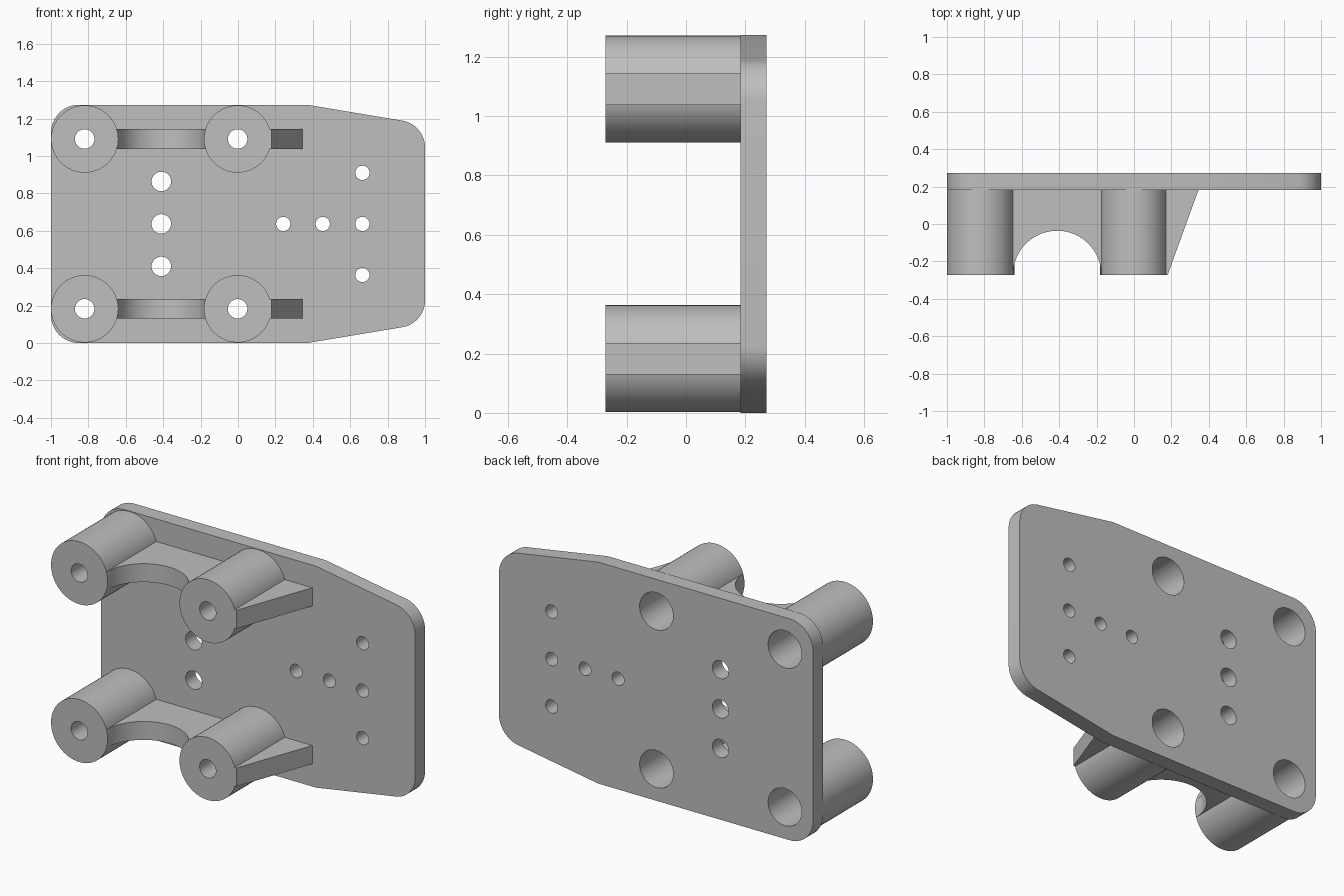
import bpy, bmesh, math
from mathutils import Matrix, Vector

default = bpy.data.objects.get("Cube")
if default:
    bpy.data.objects.remove(default, do_unlink=True)

# Overall depths (y) and heights (z)
FRONT, SEAT, BACK = -0.272, 0.183, 0.272
HEIGHT = 1.274
BOSS_R, BORE_R, POCKET_R = 0.18, 0.052, 0.107
LOW, HIGH = 0.183, HEIGHT - 0.183
LEFT_X, MID_X = -0.82, -0.002

grey = bpy.data.materials.new("plain grey")
grey.use_nodes = True
colour = (0.52, 0.52, 0.52, 1)
grey.diffuse_color = colour
grey.node_tree.nodes["Principled BSDF"].inputs["Base Color"].default_value = colour


def make_object(name, bm):
    bmesh.ops.recalc_face_normals(bm, faces=bm.faces)
    mesh = bpy.data.meshes.new(name)
    bm.to_mesh(mesh)
    bm.free()
    mesh.materials.append(grey)
    obj = bpy.data.objects.new(name, mesh)
    bpy.context.collection.objects.link(obj)
    return obj


def prism(outline, direction):
    """Closed outline swept along a direction."""
    bm = bmesh.new()
    face = bm.faces.new([bm.verts.new(p) for p in outline])
    swept = bmesh.ops.extrude_face_region(bm, geom=[face])
    verts = [v for v in swept["geom"] if isinstance(v, bmesh.types.BMVert)]
    bmesh.ops.translate(bm, vec=direction, verts=verts)
    bm.faces.ensure_lookup_table()
    return bm


def add_cylinder(bm, x, z, radius, y0, y1, sides=48):
    turn = Matrix.Translation((x, (y0 + y1) / 2, z)) @ Matrix.Rotation(math.pi / 2, 4, "X")
    bmesh.ops.create_cone(bm, cap_ends=True, segments=sides, radius1=radius,
                          radius2=radius, depth=y1 - y0, matrix=turn)


def select_only(obj):
    bpy.ops.object.select_all(action="DESELECT")
    obj.select_set(True)
    bpy.context.view_layer.objects.active = obj


def drill(obj, holes):
    """Cut round holes given as (x, z, radius, y0, y1)."""
    for hole in holes:
        bm = bmesh.new()
        add_cylinder(bm, *hole)
        cutter = make_object("cutter", bm)
        cutter.hide_render = True
        mod = obj.modifiers.new("hole", "BOOLEAN")
        mod.operation, mod.solver, mod.object = "DIFFERENCE", "EXACT", cutter
        select_only(obj)
        bpy.ops.object.modifier_apply(modifier=mod.name)
        bpy.data.objects.remove(cutter, do_unlink=True)


def smooth(obj):
    select_only(obj)
    bpy.ops.object.shade_smooth_by_angle(angle=math.radians(25))


# Base plate: tapered right end, four rounded corners
half = [(-1, 0), (0.37, 0), (1, 0.105)]
outline = half + [(x, HEIGHT - z) for x, z in reversed(half)]
bm = prism([(x, SEAT, z) for x, z in outline], Vector((0, BACK - SEAT, 0)))
for side, offset in ((-1, 0.15), (1, 0.12)):
    corners = [e for e in bm.edges
               if all(abs(v.co.x - side) < 0.001 for v in e.verts)
               and abs(e.verts[0].co.y - e.verts[1].co.y) > 0.01]
    bmesh.ops.bevel(bm, geom=corners, offset=offset, segments=12,
                    profile=0.5, affect="EDGES")
plate = make_object("base_plate", bm)

# Plate holes: a column of large ones, a T of small ones, boss pockets
middle = HEIGHT / 2
through = (SEAT - 0.1, BACK + 0.1)
holes = [(-0.41, middle + dz, 0.052) for dz in (-0.227, 0, 0.227)]
holes += [(0.665, middle + dz, 0.038) for dz in (-0.273, 0, 0.273)]
holes += [(x, middle, 0.038) for x in (0.242, 0.453)]
holes += [(x, z, POCKET_R) for x in (LEFT_X, MID_X) for z in (LOW, HIGH)]
drill(plate, [h + through for h in holes])
smooth(plate)

for level, z in (("lower", LOW), ("upper", HIGH)):
    # Bosses with a narrow front bore and a wide pocket from the back
    for side, x in (("right", LEFT_X), ("middle", MID_X)):
        bm = bmesh.new()
        add_cylinder(bm, x, z, BOSS_R, FRONT, SEAT, 64)
        boss = make_object(f"{level}_{side}_boss", bm)
        drill(boss, [(x, z, BORE_R, FRONT - 0.1, SEAT + 0.1),
                     (x, z, POCKET_R, FRONT + 0.12, SEAT + 0.1)])
        smooth(boss)

    # Web between the bosses with a round arch in its front edge
    bottom, thick = z - 0.053, Vector((0, 0, 0.106))
    centre, radius, steps = (LEFT_X + MID_X) / 2, 0.236, 32
    arch = [(centre - radius * math.cos(math.pi * i / steps),
             FRONT + radius * math.sin(math.pi * i / steps), bottom)
            for i in range(steps + 1)]
    start, end = LEFT_X + 0.15, MID_X - 0.15
    web = [(start, SEAT, bottom), (start, FRONT, bottom), *arch,
           (end, FRONT, bottom), (end, SEAT, bottom)]
    smooth(make_object(f"{level}_web", prism(web, thick)))

    # Sloping gusset beside the middle boss
    gusset = [(MID_X + 0.15, SEAT, bottom), (MID_X + 0.15, FRONT, bottom),
              (0.18, FRONT, bottom), (0.345, SEAT, bottom)]
    make_object(f"{level}_gusset", prism(gusset, thick))
